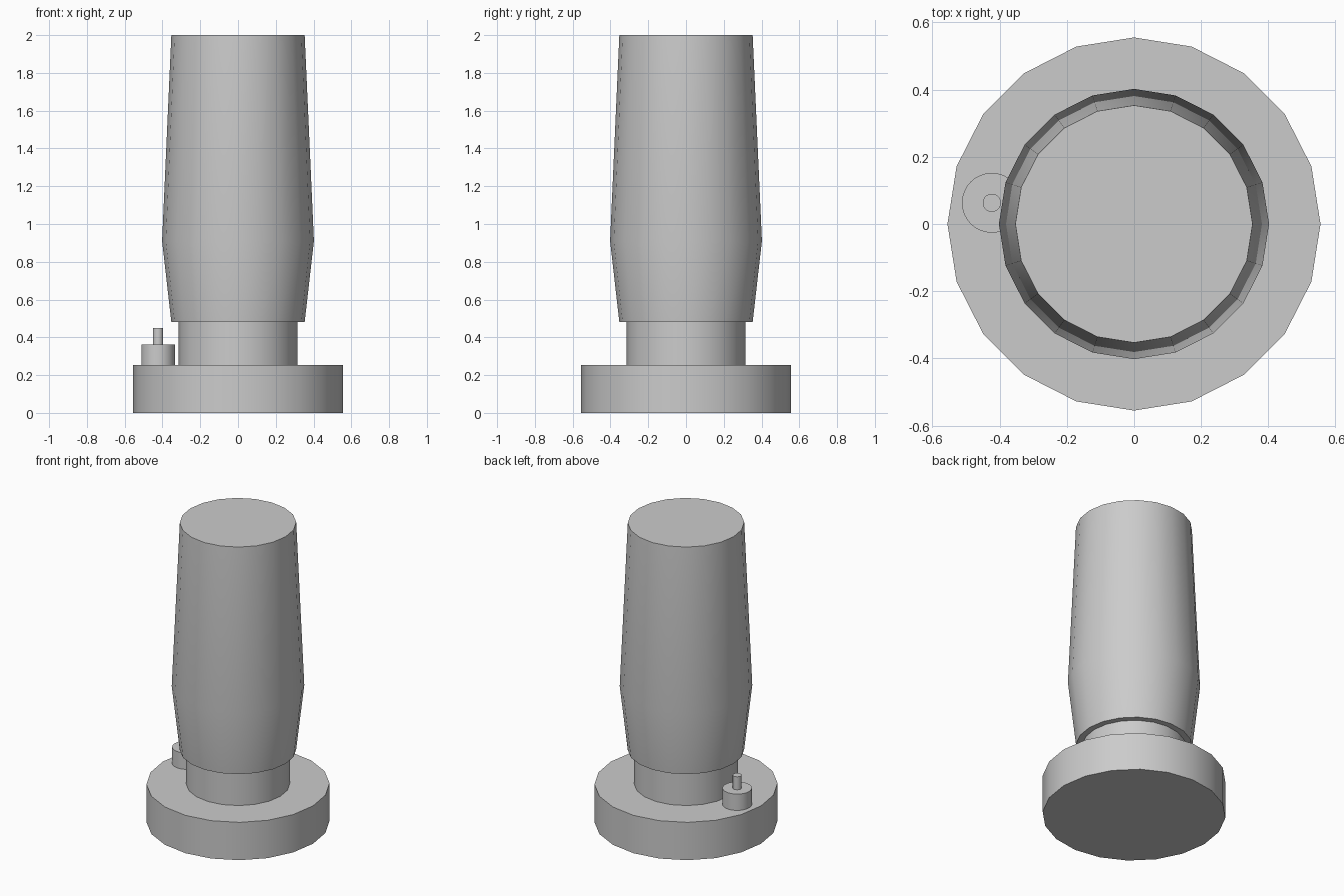
import bpy
import bmesh
from math import cos, sin, tau, radians

if "Cube" in bpy.data.objects:
    bpy.data.objects.remove(bpy.data.objects["Cube"])


def lathe(name, profile, sides, centre=(0, 0)):
    """Solid of revolution from (radius, z) points, capped at both ends."""
    bm = bmesh.new()
    rings = [[bm.verts.new((r * cos(tau * i / sides), r * sin(tau * i / sides), z))
              for i in range(sides)] for r, z in profile]
    for low, high in zip(rings, rings[1:]):
        for i in range(sides):
            j = (i + 1) % sides
            bm.faces.new((low[i], low[j], high[j], high[i]))
    bm.faces.new(rings[0][::-1])
    bm.faces.new(rings[-1])
    mesh = bpy.data.meshes.new(name)
    bm.to_mesh(mesh)
    bm.free()
    obj = bpy.data.objects.new(name, mesh)
    obj.location = (*centre, 0)
    bpy.context.collection.objects.link(obj)
    # Smooth sides, crisp rims
    bpy.ops.object.select_all(action='DESELECT')
    obj.select_set(True)
    bpy.context.view_layer.objects.active = obj
    bpy.ops.object.shade_smooth_by_angle(angle=radians(30))
    return obj


# Main stack: wide base, narrow neck, tapered barrel
lathe("base", [(0.555, 0), (0.555, 0.253)], 20)
lathe("neck", [(0.314, 0.253), (0.314, 0.481)], 20)
lathe("barrel", [(0.353, 0.481), (0.402, 0.91), (0.353, 2.0)], 20)

# Small button with a pin on the base
button_centre = (-0.423, 0.063)
lathe("button", [(0.089, 0.253), (0.089, 0.362)], 32, button_centre)
lathe("button_pin", [(0.027, 0.362), (0.027, 0.449)], 32, button_centre)
